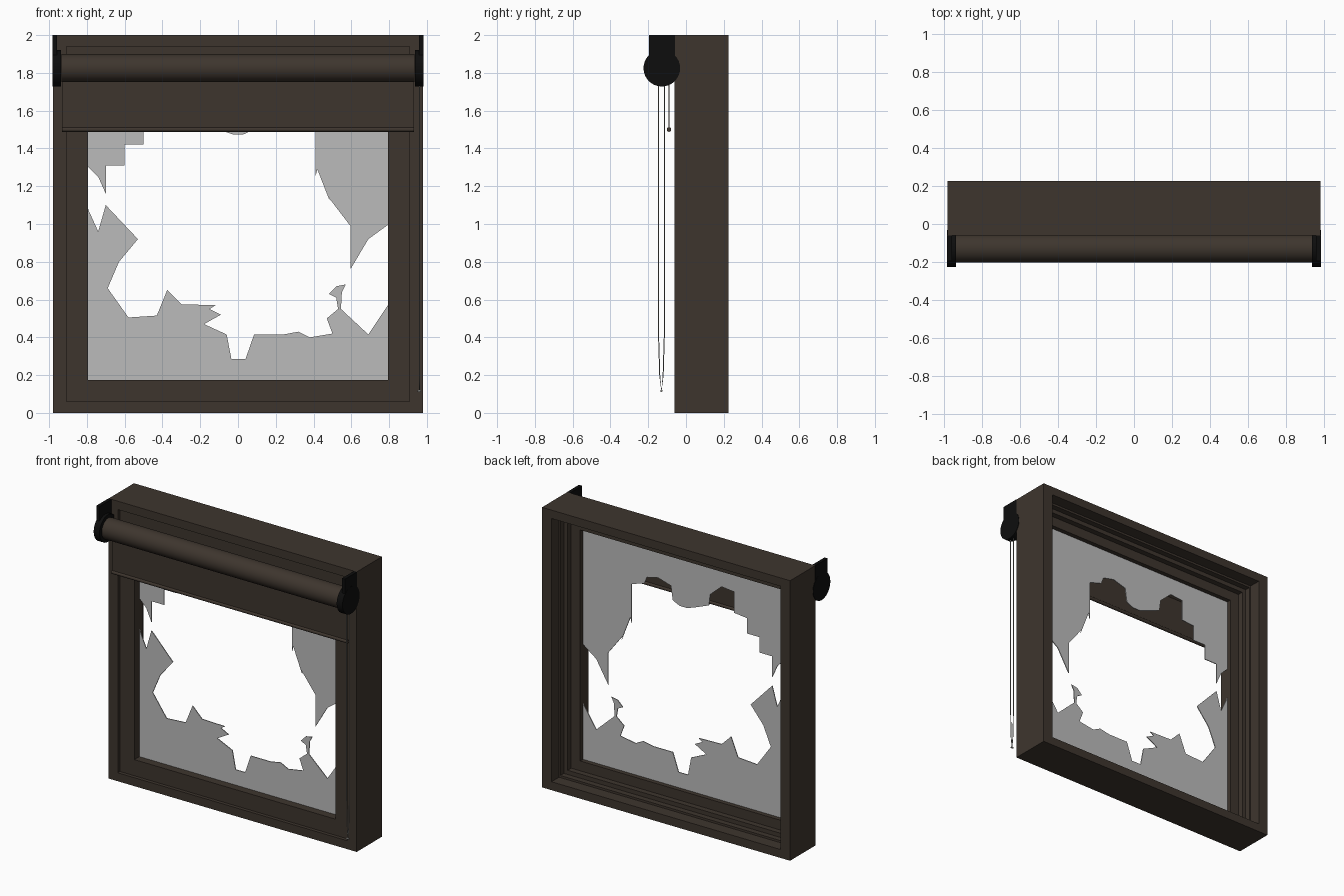
import bpy, bmesh, math
from mathutils import Matrix

if "Cube" in bpy.data.objects:
    bpy.data.objects.remove(bpy.data.objects["Cube"])


def mat(name, rgb):
    m = bpy.data.materials.new(name)
    m.diffuse_color = (*rgb, 1)
    m.use_nodes = True
    m.node_tree.nodes["Principled BSDF"].inputs["Base Color"].default_value = m.diffuse_color
    return m


BROWN = mat("dark_brown", (0.048, 0.036, 0.027))
BLACK = mat("black_plastic", (0.004, 0.004, 0.004))
GLASS = mat("grey_glass", (0.5, 0.5, 0.5))
CHAIN = mat("chain_grey", (0.3, 0.3, 0.28))


def finish(name, bm, material, smooth=False):
    bmesh.ops.recalc_face_normals(bm, faces=bm.faces[:])
    me = bpy.data.meshes.new(name)
    bm.to_mesh(me)
    bm.free()
    ob = bpy.data.objects.new(name, me)
    bpy.context.collection.objects.link(ob)
    me.materials.append(material)
    if smooth:
        bpy.ops.object.select_all(action='DESELECT')
        ob.select_set(True)
        bpy.context.view_layer.objects.active = ob
        bpy.ops.object.shade_smooth_by_angle(angle=math.radians(35))
    return ob


def box(name, x0, x1, y0, y1, z0, z1, material):
    bm = bmesh.new()
    m = Matrix.Translation(((x0 + x1) / 2, (y0 + y1) / 2, (z0 + z1) / 2))
    m = m @ Matrix.Diagonal((x1 - x0, y1 - y0, z1 - z0, 1))
    bmesh.ops.create_cube(bm, size=1, matrix=m)
    return finish(name, bm, material)


def rod(name, x0, x1, y, z, r, material, n=32):
    bm = bmesh.new()
    m = Matrix.Translation(((x0 + x1) / 2, y, z)) @ Matrix.Rotation(math.pi / 2, 4, 'Y')
    bmesh.ops.create_cone(bm, cap_ends=True, segments=n, radius1=r, radius2=r,
                          depth=x1 - x0, matrix=m)
    return finish(name, bm, material, True)


def sweep_frame(name, profile):
    """Sweep a closed (x inset, z inset, y) profile round the window rectangle."""
    bm = bmesh.new()
    rings = []
    for ix, iz, y in profile:
        x, z0, z1 = 0.98 - ix, iz, 2 - iz
        rings.append([bm.verts.new(p) for p in
                      ((-x, y, z0), (x, y, z0), (x, y, z1), (-x, y, z1))])
    for a, b in zip(rings, rings[1:] + rings[:1]):
        for i in range(4):
            j = (i + 1) % 4
            bm.faces.new((a[i], a[j], b[j], b[i]))
    return finish(name, bm, BROWN)


# Window frame with stepped sash
sweep_frame("window_frame", [
    (0, 0, -0.06), (0.072, 0.06, -0.06), (0.072, 0.06, -0.035),
    (0.186, 0.175, -0.035), (0.186, 0.175, 0.06), (0.115, 0.105, 0.06),
    (0.115, 0.105, 0.10), (0.085, 0.075, 0.10), (0.085, 0.075, 0.14),
    (0.075, 0.06, 0.14), (0.075, 0.06, 0.225), (0, 0, 0.225)])


# Broken glass: an upper and a lower shard outline (x, z)
def shard(name, pts):
    bm = bmesh.new()
    f = bm.faces.new([bm.verts.new((x, 0.022, z)) for x, z in pts])
    g = bmesh.ops.extrude_face_region(bm, geom=[f])
    for v in g["geom"]:
        if isinstance(v, bmesh.types.BMVert):
            v.co.y += 0.006
    bmesh.ops.triangulate(bm, faces=bm.faces[:])
    return finish(name, bm, GLASS)


shard("upper_glass", [
    (-0.8, 1.83), (-0.8, 1.31), (-0.74, 1.25), (-0.7, 1.16), (-0.7, 1.31),
    (-0.6, 1.31), (-0.6, 1.42), (-0.5, 1.42), (-0.5, 1.53), (-0.4, 1.54),
    (-0.4, 1.69), (-0.3, 1.7), (-0.21, 1.62), (-0.2, 1.54), (-0.1, 1.5),
    (-0.03, 1.475), (0.03, 1.475), (0.085, 1.5), (0.1, 1.6), (0.2, 1.63),
    (0.29, 1.61), (0.31, 1.56), (0.41, 1.53), (0.41, 1.25), (0.42, 1.29),
    (0.49, 1.11), (0.48, 1.14), (0.595, 0.99), (0.595, 0.76), (0.69, 0.92),
    (0.8, 1.0), (0.8, 1.83)])
shard("lower_glass", [
    (-0.8, 0.17), (0.8, 0.17), (0.8, 0.58), (0.69, 0.415), (0.545, 0.55),
    (0.55, 0.64), (0.57, 0.68), (0.52, 0.67), (0.48, 0.63), (0.52, 0.61),
    (0.53, 0.55), (0.47, 0.5), (0.5, 0.42), (0.38, 0.4), (0.32, 0.43),
    (0.24, 0.415), (0.085, 0.415), (0.04, 0.285), (-0.035, 0.285),
    (-0.06, 0.415), (-0.18, 0.47), (-0.09, 0.52), (-0.15, 0.55),
    (-0.12, 0.57), (-0.3, 0.575), (-0.375, 0.65), (-0.43, 0.515),
    (-0.58, 0.505), (-0.69, 0.66), (-0.63, 0.8), (-0.53, 0.92),
    (-0.7, 1.1), (-0.74, 0.96), (-0.79, 1.07), (-0.8, 1.1)])

# Roller blind: tube, hanging fabric, bottom bar
rod("blind_roll", -0.935, 0.935, -0.128, 1.825, 0.074, BROWN, 40)
box("blind_fabric", -0.932, 0.932, -0.092, -0.088, 1.5, 1.83, BROWN)
rod("blind_bottom_bar", -0.932, 0.932, -0.09, 1.5, 0.012, BROWN, 16)

# End caps and mounting brackets on both sides
for side, s in (("left", -1), ("right", 1)):
    def span(a, b):
        return sorted((s * a, s * b))
    rod(side + "_end_cap", *span(0.937, 0.983), -0.128, 1.825, 0.097, BLACK)
    box(side + "_bracket", *span(0.958, 0.982), -0.195, -0.058, 1.83, 2.0, BLACK)

# Pull chain loop with a small weight
cu = bpy.data.curves.new("pull_chain", 'CURVE')
cu.dimensions = '3D'
cu.bevel_depth = 0.003
cu.bevel_resolution = 1
path = [(-0.145, 1.76), (-0.145, 0.4), (-0.139, 0.2), (-0.13, 0.115),
        (-0.121, 0.2), (-0.115, 0.4), (-0.115, 1.76)]
sp = cu.splines.new('POLY')
sp.points.add(len(path) - 1)
for p, (y, z) in zip(sp.points, path):
    p.co = (0.96, y, z, 1)
cu.materials.append(CHAIN)
bpy.context.collection.objects.link(bpy.data.objects.new("pull_chain", cu))
rod("chain_weight", 0.95, 0.968, -0.13, 0.116, 0.006, CHAIN, 12)
